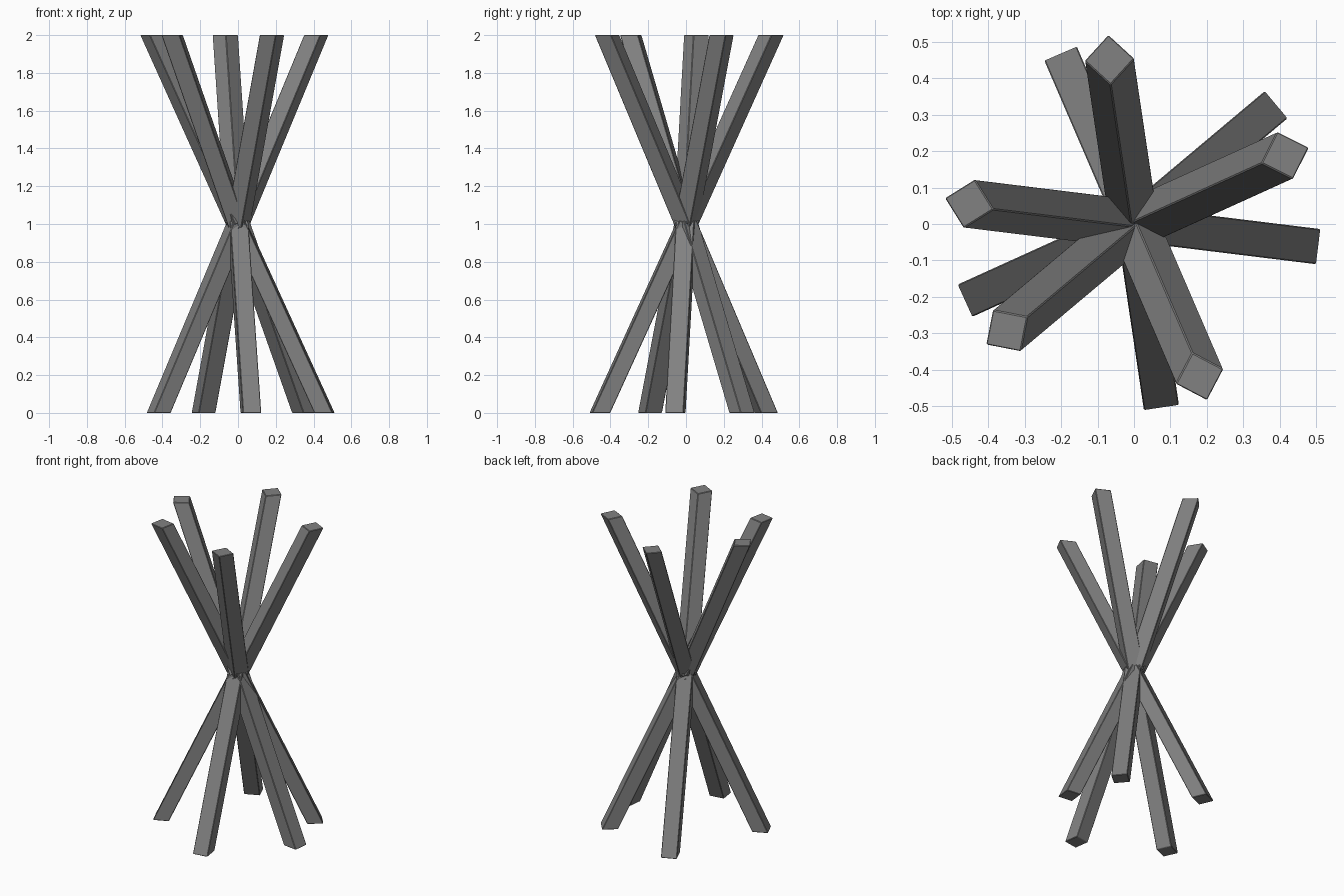
import bpy, bmesh
from math import radians, cos, sin, sqrt
from mathutils import Vector

if "Cube" in bpy.data.objects:
    bpy.data.objects.remove(bpy.data.objects["Cube"])

HALF = 0.097 / sqrt(2) # half diagonal of the square section
WAIST = Vector((0, 0, 1))

# Dark grey finish
grey = bpy.data.materials.new("dark_grey")
grey.diffuse_color = (0.22, 0.22, 0.22, 1)
grey.use_nodes = True
grey.node_tree.nodes["Principled BSDF"].inputs["Base Color"].default_value = grey.diffuse_color


def half_bar(name, heading, radius, z_end, twist):
    """Square bar from the waist to a level-cut end; waist end is cut square."""
    a = radians(heading)
    end = Vector((radius * cos(a), radius * sin(a), z_end))
    d = (end - WAIST).normalized()
    bm = bmesh.new()
    outer, inner = [], []
    for i in range(4):
        t = a + radians(twist + 45 + 90 * i)
        o = Vector((HALF * cos(t), HALF * sin(t), 0))
        outer.append(bm.verts.new(end + o))
        inner.append(bm.verts.new(WAIST + o - d * o.dot(d)))
    bm.faces.new(outer)
    bm.faces.new(inner)
    for i in range(4):
        j = (i + 1) % 4
        bm.faces.new((outer[i], outer[j], inner[j], inner[i]))
    bmesh.ops.recalc_face_normals(bm, faces=bm.faces)
    mesh = bpy.data.meshes.new(name)
    bm.to_mesh(mesh)
    bm.free()
    mesh.materials.append(grey)
    ob = bpy.data.objects.new(name, mesh)
    bpy.context.collection.objects.link(ob)
    # Slightly eased edges
    bev = ob.modifiers.new("eased_edges", 'BEVEL')
    bev.width = 0.003
    bev.segments = 1


# Five bars crossing at the waist; upper halves are turned about their axis
for n, heading in enumerate((24.4, 98.5, 173.0, 220.0, 293.3), 1):
    half_bar(f"upper_bar_{n}", heading, 0.455, 2.0, 39)
    half_bar(f"lower_bar_{n}", heading + 180, 0.461, 0.0, 0)
